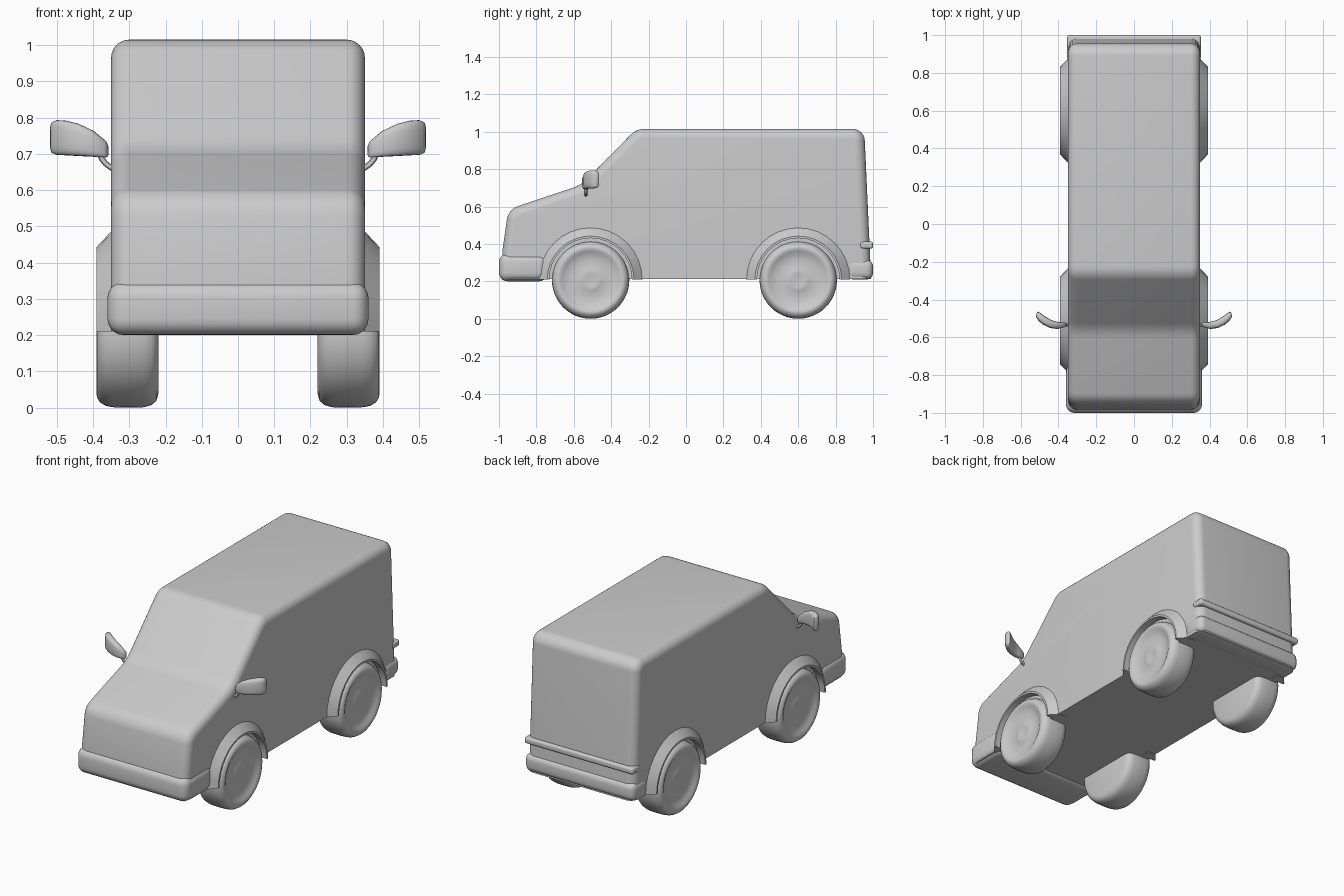
import bpy, bmesh, math
from mathutils import Vector

if "Cube" in bpy.data.objects:
    bpy.data.objects.remove(bpy.data.objects["Cube"])

grey = bpy.data.materials.new("grey")
grey.diffuse_color = (.56, .56, .56, 1)
grey.use_nodes = True
grey.node_tree.nodes["Principled BSDF"].inputs["Base Color"].default_value = grey.diffuse_color


def finish(name, bm, angle=35):
    bmesh.ops.recalc_face_normals(bm, faces=bm.faces)
    me = bpy.data.meshes.new(name)
    bm.to_mesh(me)
    bm.free()
    me.materials.append(grey)
    ob = bpy.data.objects.new(name, me)
    bpy.context.collection.objects.link(ob)
    bpy.ops.object.select_all(action='DESELECT')
    bpy.context.view_layer.objects.active = ob
    ob.select_set(True)
    bpy.ops.object.shade_smooth_by_angle(angle=math.radians(angle))
    return ob


def loft(name, rings, angle=35):
    """Skin a list of closed rings and cap both ends."""
    bm = bmesh.new()
    rows = [[bm.verts.new(p) for p in r] for r in rings]
    n = len(rows[0])
    for a, b in zip(rows, rows[1:]):
        for i in range(n):
            j = (i + 1) % n
            bm.faces.new((a[i], a[j], b[j], b[i]))
    bm.faces.new(rows[0])
    bm.faces.new(rows[-1])
    return finish(name, bm, angle)


def rounded(corners, steps=6):
    """Round each (y, z, radius) corner of a polygon."""
    out = []
    n = len(corners)
    for i, (y, z, r) in enumerate(corners):
        p = Vector((y, z))
        if r == 0:
            out.append(p)
            continue
        a = (Vector(corners[i - 1][:2]) - p).normalized()
        b = (Vector(corners[(i + 1) % n][:2]) - p).normalized()
        half = a.angle(b) / 2
        t = r / math.tan(half)
        c = p + (a + b).normalized() * (r / math.sin(half))
        u, v = p + a * t - c, p + b * t - c
        out += [c + u.lerp(v, k / steps).normalized() * r for k in range(steps + 1)]
    return out


def box(name, x, y0, y1, z0, z1, bevel):
    bm = bmesh.new()
    bmesh.ops.create_cube(bm, size=1)
    for v in bm.verts:
        v.co = Vector((v.co.x * 2 * x, y0 + (v.co.y + .5) * (y1 - y0), z0 + (v.co.z + .5) * (z1 - z0)))
    bmesh.ops.bevel(bm, geom=bm.edges[:], offset=bevel, segments=5, profile=.5, affect='EDGES')
    return finish(name, bm, 40)


# Body: rounded side profile, extruded, rim bevelled, cut flat underneath
profile = rounded([(-.985, .1, 0), (-.982, .36, 0), (-.95, .585, .09), (-.56, .715, .2),
                   (-.265, 1.015, .1), (.953, 1.015, .065), (.995, .1, 0)])
bm = bmesh.new()
left = [bm.verts.new((-.35, p.x, p.y)) for p in profile]
right = [bm.verts.new((.35, p.x, p.y)) for p in profile]
caps = [bm.faces.new(left), bm.faces.new(right)]
for i in range(len(left)):
    j = (i + 1) % len(left)
    bm.faces.new((left[i], left[j], right[j], right[i]))
bmesh.ops.recalc_face_normals(bm, faces=bm.faces)
rim = [e for f in caps for e in f.edges]
bmesh.ops.bevel(bm, geom=rim, offset=.05, segments=6, profile=.5, affect='EDGES', clamp_overlap=False)
cut = bmesh.ops.bisect_plane(bm, geom=bm.verts[:] + bm.edges[:] + bm.faces[:], plane_co=(0, 0, .212),
                             plane_no=(0, 0, -1), clear_outer=True)
bmesh.ops.holes_fill(bm, edges=[e for e in cut['geom_cut'] if isinstance(e, bmesh.types.BMEdge)], sides=0)
finish("van_body", bm, 40)

# Bumpers and rear trim strip
box("front_bumper", .36, -1.0, -.74, .2, .347, .045)
box("rear_bumper", .356, .86, 1.0, .21, .315, .035)
box("rear_strip", .354, .93, 1.0, .375, .412, .012)

WHEEL = [(.001, .370), (.02, .371), (.042, .375), (.055, .374), (.065, .370), (.11, .370), (.14, .375),
         (.155, .384), (.17, .39), (.18, .389), (.193, .38), (.202, .365), (.206, .345), (.207, .3),
         (.206, .26), (.2, .238), (.188, .225), (.17, .22), (.001, .22)]
ARCH = [(.221, .3), (.221, .391), (.232, .391), (.278, .348), (.278, .3)]
# Mirror head stations: x, y, z low, z high, half thickness
HEAD = [(.36, -.533, .693, .725, .008), (.365, -.534, .69, .735, .013), (.40, -.538, .692, .764, .018),
        (.44, -.53, .694, .783, .02), (.475, -.512, .696, .792, .021), (.50, -.492, .697, .793, .02),
        (.512, -.48, .702, .788, .016), (.516, -.476, .71, .78, .009)]
ARM = [(.335, .655), (.35, .662), (.365, .673), (.377, .688), (.383, .705)]


def unit(k, n):
    a = 2 * math.pi * k / n
    return math.cos(a), math.sin(a)


def squircle(k, n):
    return [math.copysign(abs(c) ** .6, c) for c in unit(k, n)]


for side, s in (("right", 1), ("left", -1)):
    for end, cy in (("front", -.51), ("rear", .6)):
        # Wheel lathed around x
        loft(f"{end}_{side}_wheel",
             [[(s * x, cy + r * unit(k, 48)[0], .207 + r * unit(k, 48)[1]) for k in range(48)] for r, x in WHEEL])
        # Wheel arch trim swept half a turn
        loft(f"{end}_{side}_arch",
             [[(s * x, cy + r * math.cos(math.pi * k / 16), .21 + r * math.sin(math.pi * k / 16)) for r, x in ARCH]
              for k in range(17)], 30)
    # Wing mirror head, swept backwards toward its tip
    loft(f"{side}_mirror",
         [[(s * (x - .3 * t * squircle(k, 20)[0]), y + t * squircle(k, 20)[0],
            (lo + hi) / 2 + (hi - lo) / 2 * squircle(k, 20)[1]) for k in range(20)]
          for x, y, lo, hi, t in HEAD], 50)
    # Mirror arm
    loft(f"{side}_mirror_arm",
         [[(s * (x - .006 * unit(k, 10)[1]), -.535 + .008 * unit(k, 10)[0], z + .006 * unit(k, 10)[1])
           for k in range(10)] for x, z in ARM])
